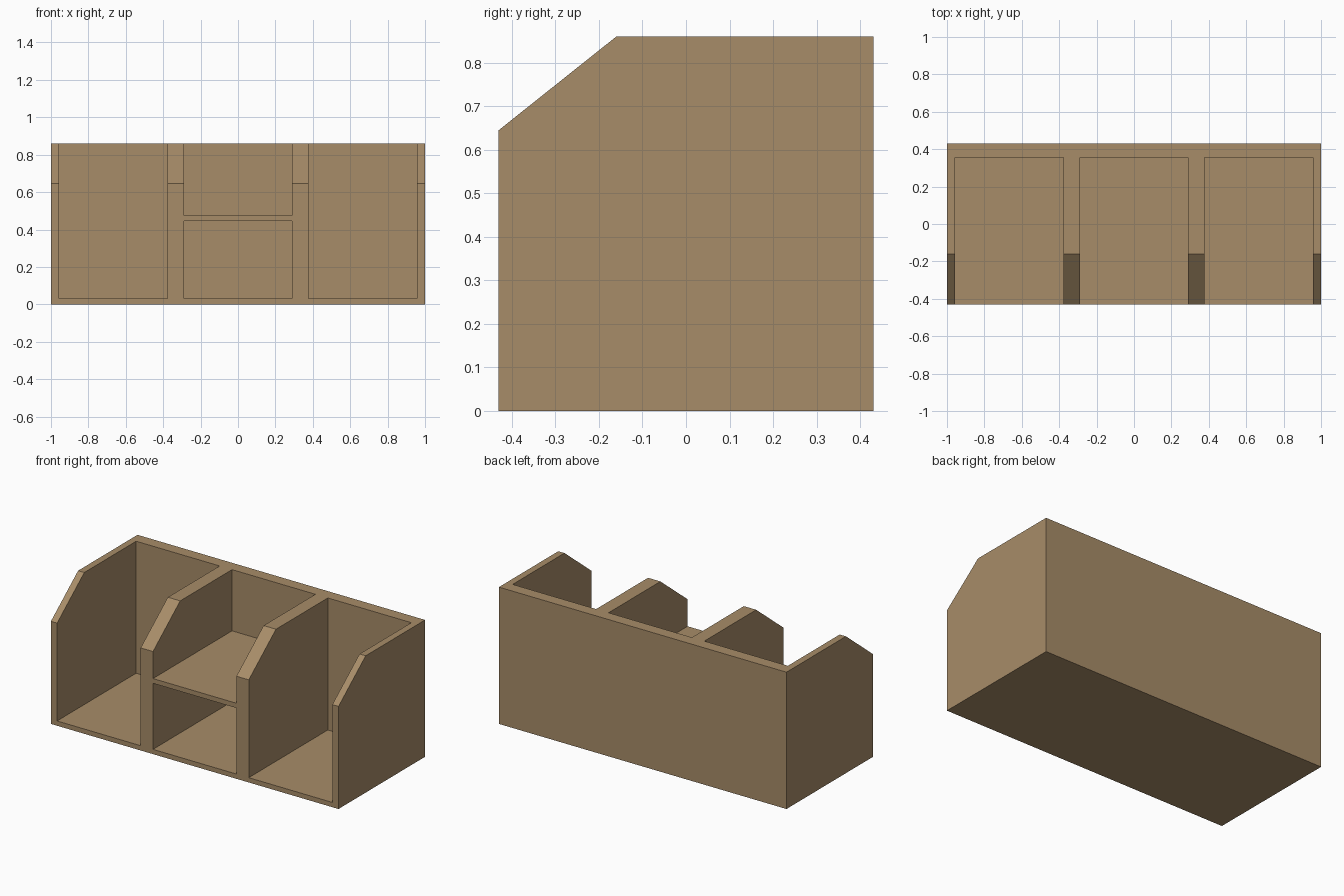
import bpy

if "Cube" in bpy.data.objects:
    bpy.data.objects.remove(bpy.data.objects["Cube"])

wood = bpy.data.materials.new("light_brown_wood")
wood.diffuse_color = (0.39, 0.265, 0.14, 1)
wood.use_nodes = True
wood.node_tree.nodes["Principled BSDF"].inputs["Base Color"].default_value = wood.diffuse_color

W, D, H = 1.0, 0.43, 0.86      # half width, half depth, height
FLOOR, BACK = 0.03, 0.355      # floor top, inner face of the back
SIDE = 0.957                   # inner face of the outer sides
DIV_IN, DIV_OUT = 0.29, 0.376  # divider faces


def extrude_profile(name, profile, x0, x1):
    """Panel made from a convex (y, z) profile swept from x0 to x1."""
    n = len(profile)
    verts = [(x, y, z) for x in (x0, x1) for y, z in profile]
    faces = [tuple(reversed(range(n))), tuple(range(n, 2 * n))]
    faces += [(i, (i + 1) % n, n + (i + 1) % n, n + i) for i in range(n)]
    mesh = bpy.data.meshes.new(name)
    mesh.from_pydata(verts, [], faces)
    mesh.materials.append(wood)
    obj = bpy.data.objects.new(name, mesh)
    bpy.context.collection.objects.link(obj)
    return obj


def board(name, x0, x1, y0, y1, z0, z1):
    return extrude_profile(name, [(y0, z0), (y1, z0), (y1, z1), (y0, z1)], x0, x1)


def upright(name, x0, x1, y_back, z_bottom):
    """Vertical panel with the sloped front top corner."""
    return extrude_profile(name, [(-D, z_bottom), (y_back, z_bottom), (y_back, H),
                                  (-0.16, H), (-D, 0.645)], x0, x1)


# Outer sides and inner dividers, mirrored left and right
for label, s in (("left", -1), ("right", 1)):
    a, b = sorted((s * SIDE, s * W))
    upright(label + "_side", a, b, D, 0)
    a, b = sorted((s * DIV_IN, s * DIV_OUT))
    upright(label + "_divider", a, b, BACK, FLOOR)

# Floor, back and middle shelf
board("floor_panel", -SIDE, SIDE, -D, D, 0, FLOOR)
board("back_panel", -SIDE, SIDE, BACK, D, FLOOR, H)
board("middle_shelf", -DIV_IN, DIV_IN, -D, BACK, 0.445, 0.475)
